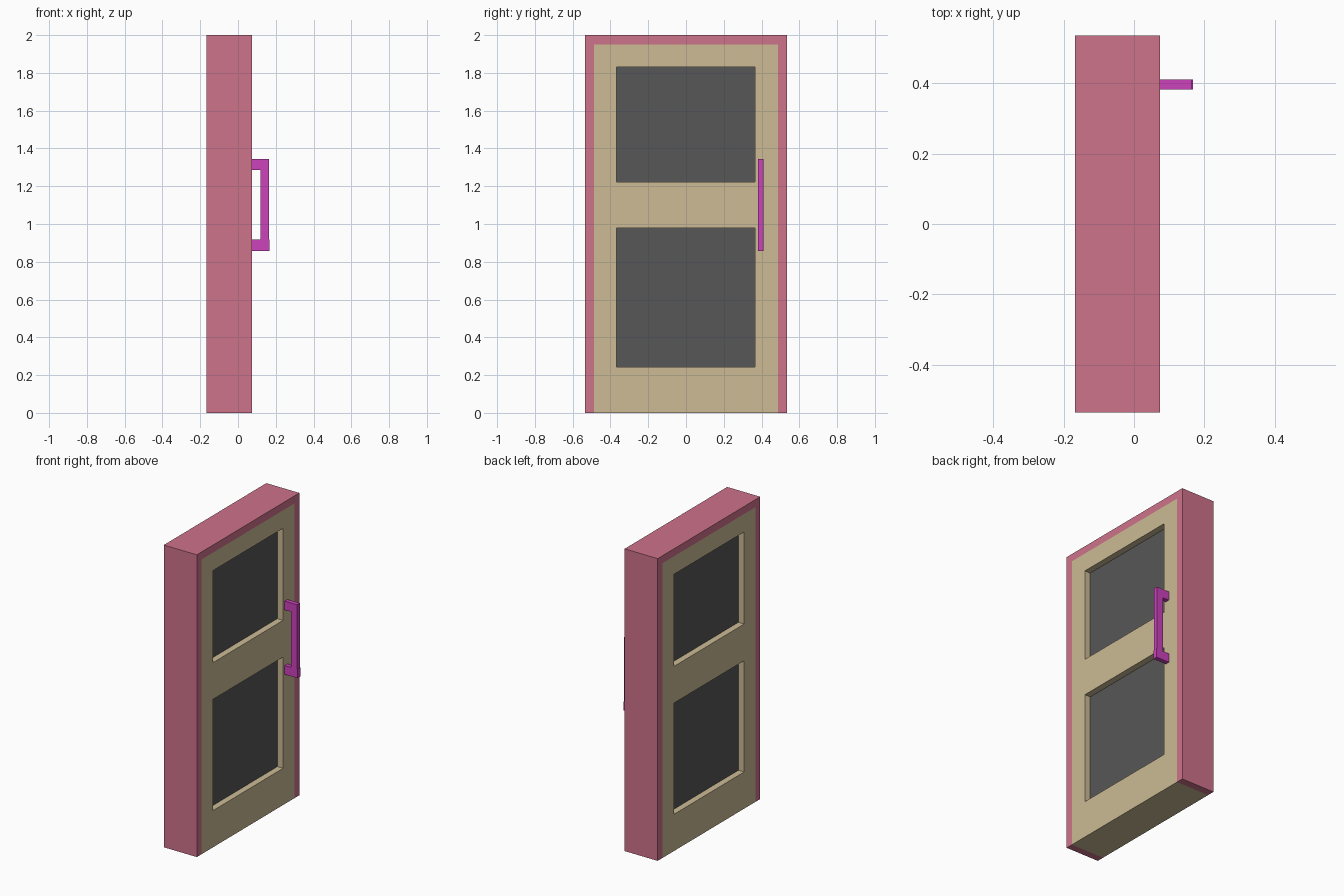
import bpy
import bmesh
from mathutils import Vector

cube = bpy.data.objects.get("Cube")
if cube:
    bpy.data.objects.remove(cube, do_unlink=True)


def material(name, rgb):
    """Flat material from an sRGB colour in 0-255."""
    linear = [((c / 255 + 0.055) / 1.055) ** 2.4 for c in rgb] + [1.0]
    mat = bpy.data.materials.new(name)
    mat.use_nodes = True
    mat.diffuse_color = linear
    mat.node_tree.nodes["Principled BSDF"].inputs["Base Color"].default_value = linear
    return mat


def extrude_object(name, outlines, direction, mat):
    """Extrude a flat sheet of outlines along a direction into a solid."""
    bm = bmesh.new()
    for outline in outlines:
        bm.faces.new([bm.verts.new(p) for p in outline])
    bmesh.ops.remove_doubles(bm, verts=bm.verts[:], dist=0.0001)
    sheet = bm.faces[:]
    result = bmesh.ops.extrude_face_region(bm, geom=sheet, use_keep_orig=True)
    moved = [e for e in result["geom"] if isinstance(e, bmesh.types.BMVert)]
    bmesh.ops.translate(bm, verts=moved, vec=Vector(direction))
    bmesh.ops.recalc_face_normals(bm, faces=bm.faces[:])
    mesh = bpy.data.meshes.new(name)
    bm.to_mesh(mesh)
    bm.free()
    mesh.materials.append(mat)
    obj = bpy.data.objects.new(name, mesh)
    bpy.context.collection.objects.link(obj)
    return obj


def panel(name, ys, zs, x_range, mat, holes=()):
    """Upright slab on a y/z grid, leaving out the cells listed as holes."""
    x0, x1 = x_range
    cells = []
    for i, (ya, yb) in enumerate(zip(ys, ys[1:])):
        for j, (za, zb) in enumerate(zip(zs, zs[1:])):
            if (i, j) not in holes:
                cells.append([(x0, ya, za), (x0, yb, za), (x0, yb, zb), (x0, ya, zb)])
    return extrude_object(name, cells, (x1 - x0, 0, 0), mat)


pink = material("frame pink", (206, 115, 139))
tan = material("door tan", (204, 187, 149))
grey = material("pane dark grey", (87, 87, 87))
magenta = material("handle magenta", (205, 66, 188))

BACK, FACE = -0.168, 0.074
RECESS = 0.042
HALF, INNER, TOP, HEAD = 0.536, 0.487, 2.0, 1.95
OPEN_Y = (-0.368, 0.366)
LOWER, UPPER = (0.243, 0.979), (1.222, 1.831)

# Surround: two jambs and a head, open at the floor
panel("door_surround", (-HALF, -INNER, INNER, HALF), (0, HEAD, TOP),
      (BACK, FACE), pink, holes=[(1, 0)])

# Door leaf with two openings
panel("door_leaf", (-INNER, *OPEN_Y, INNER), (0, *LOWER, *UPPER, HEAD),
      (BACK, FACE), tan, holes=[(1, 1), (1, 3)])

# Panes recessed from both sides
for name, span in (("lower_pane", LOWER), ("upper_pane", UPPER)):
    panel(name, OPEN_Y, span, (BACK + RECESS, FACE - RECESS), grey)

# Pull handle: bracket-shaped profile, with the lower foot slightly proud
grip_in, grip_out, foot_out = 0.12, 0.165, 0.168
bottom, foot_top, arm_bottom, top = 0.858, 0.917, 1.285, 1.343
profile = [(FACE, bottom), (foot_out, bottom), (foot_out, foot_top),
           (grip_out, foot_top), (grip_out, top), (FACE, top),
           (FACE, arm_bottom), (grip_in, arm_bottom),
           (grip_in, foot_top), (FACE, foot_top)]
extrude_object("pull_handle", [[(x, 0.382, z) for x, z in profile]],
               (0, 0.029, 0), magenta)
